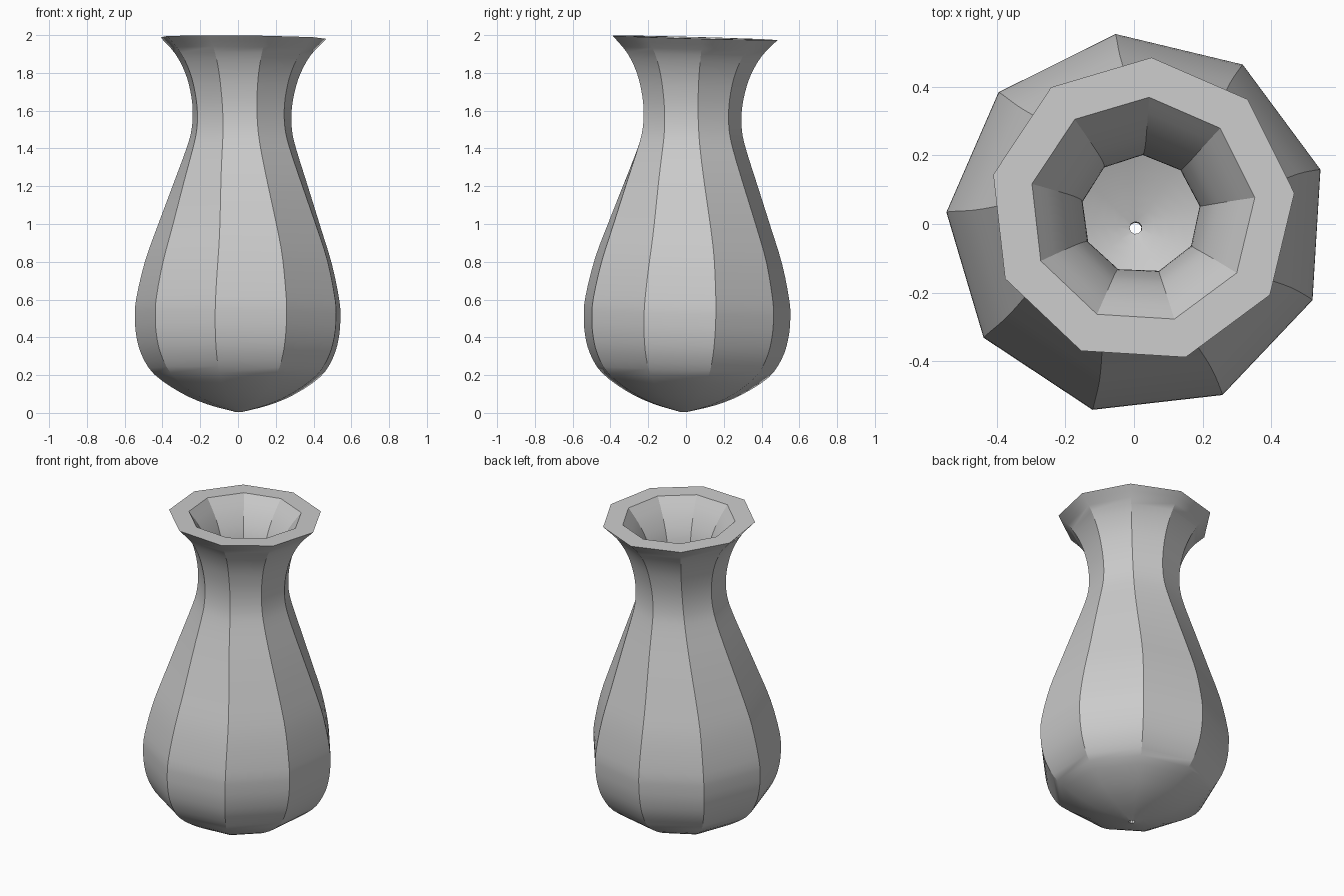
import bpy, bmesh, math
from mathutils import Vector, Matrix

if "Cube" in bpy.data.objects:
    bpy.data.objects.remove(bpy.data.objects["Cube"])

SIDES = 9
STEPS = 3

# Profiles as (radius, height): outside from foot to lip, inside from lip to floor
OUTER = [(0.018, 0.005), (0.17, 0.045), (0.31, 0.105), (0.45, 0.20), (0.517, 0.30),
         (0.547, 0.40), (0.556, 0.50), (0.55, 0.60), (0.505, 0.80), (0.436, 1.00),
         (0.365, 1.20), (0.295, 1.40), (0.27, 1.50), (0.266, 1.60), (0.28, 1.70),
         (0.31, 1.80), (0.365, 1.90), (0.446, 1.987)]
INNER = [(0.33, 1.987), (0.265, 1.90), (0.213, 1.80), (0.187, 1.70), (0.174, 1.60),
         (0.177, 1.50), (0.20, 1.40), (0.27, 1.20), (0.342, 1.00), (0.41, 0.80),
         (0.455, 0.60), (0.462, 0.50), (0.455, 0.40), (0.42, 0.31), (0.36, 0.25),
         (0.25, 0.185), (0.13, 0.135), (0.018, 0.10)]


def smooth_curve(points):
    """Catmull-Rom curve through the profile points."""
    p = [Vector(q) for q in points]
    p = [2 * p[0] - p[1]] + p + [2 * p[-1] - p[-2]]
    out = []
    for a, b, c, d in zip(p, p[1:], p[2:], p[3:]):
        for i in range(STEPS):
            t = i / STEPS
            out.append(0.5 * (2 * b + (c - a) * t + (2 * a - 5 * b + 4 * c - d) * t * t
                              + (3 * b - a - 3 * c + d) * t ** 3))
    out.append(p[-2])
    return out


def start_angle(z):
    """The facets twist a little between belly and neck."""
    t = min(max((z - 0.8) / 1.0, 0), 1)
    return math.radians(16.5 - 10 * t * t * (3 - 2 * t))


# Lathe the closed wall loop, including the small hole in the foot
bm = bmesh.new()
rings = []
for r, z in smooth_curve(OUTER) + smooth_curve(INNER):
    a0 = start_angle(z)
    angles = [a0 + 2 * math.pi * i / SIDES for i in range(SIDES)]
    rings.append([bm.verts.new((r * math.cos(a), r * math.sin(a), z)) for a in angles])
for low, high in zip(rings, rings[1:] + rings[:1]):
    for i in range(SIDES):
        j = (i + 1) % SIDES
        bm.faces.new((low[i], low[j], high[j], high[i]))
bmesh.ops.recalc_face_normals(bm, faces=bm.faces)

# Lean the whole vase slightly
lean = Vector((0, 0, 1)).rotation_difference(Vector((0.01, 0.027, 1))).to_matrix().to_4x4()
bm.transform(Matrix.Translation((0.004, -0.014, 0)) @ lean)

mesh = bpy.data.meshes.new("vase")
bm.to_mesh(mesh)
bm.free()
vase = bpy.data.objects.new("vase", mesh)
bpy.context.collection.objects.link(vase)

# Plain light grey
grey = bpy.data.materials.new("light_grey")
grey.use_nodes = True
colour = (0.6, 0.6, 0.6, 1)
grey.diffuse_color = colour
grey.node_tree.nodes["Principled BSDF"].inputs["Base Color"].default_value = colour
mesh.materials.append(grey)

# Smooth along the profile, crisp between facets
bpy.ops.object.select_all(action="DESELECT")
vase.select_set(True)
bpy.context.view_layer.objects.active = vase
bpy.ops.object.shade_smooth_by_angle(angle=math.radians(30))
